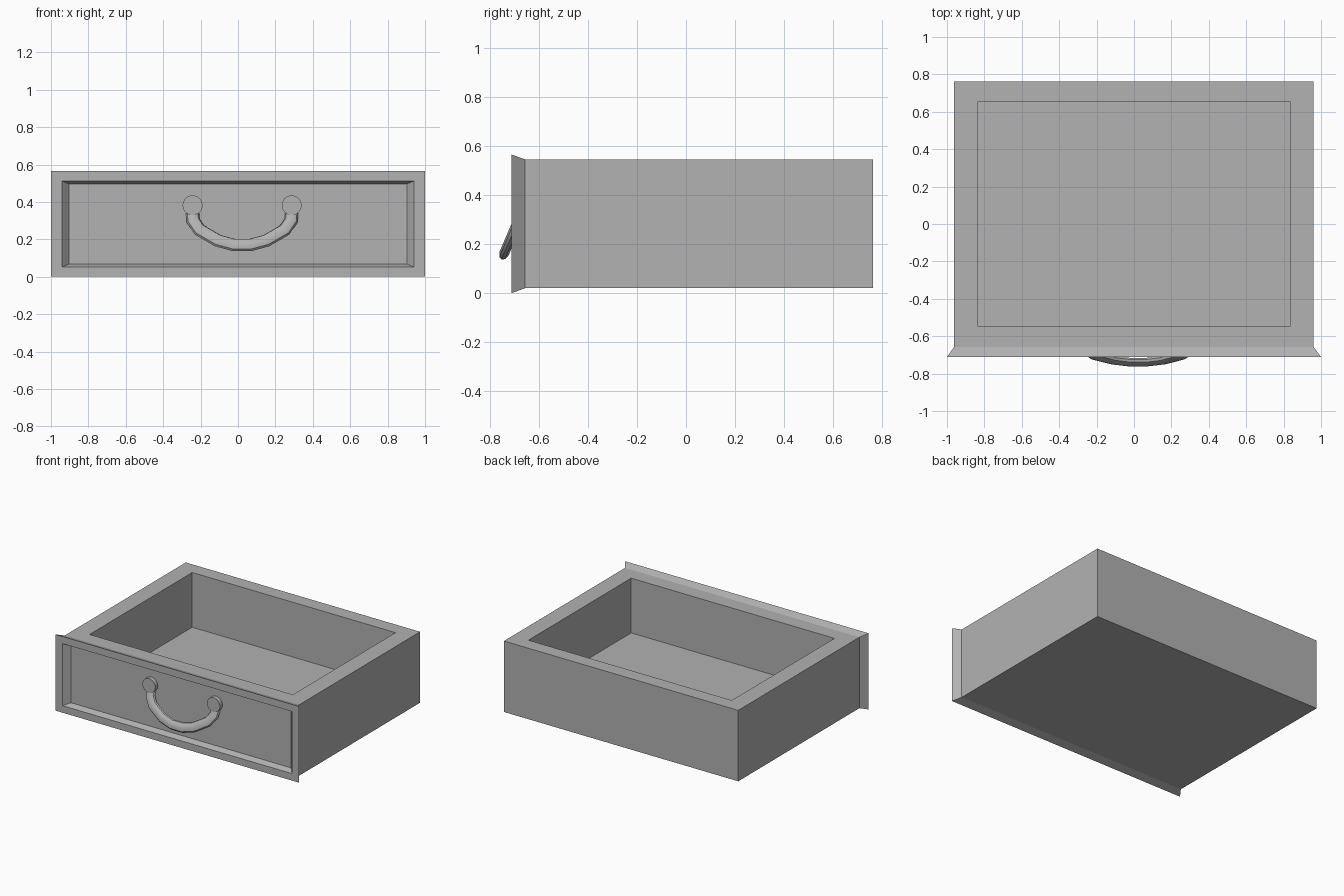
import bpy, bmesh, math
from mathutils import Vector

if "Cube" in bpy.data.objects:
    bpy.data.objects.remove(bpy.data.objects["Cube"])

# dark grey shared by all parts
grey = bpy.data.materials.new("dark_grey")
grey.diffuse_color = (0.446, 0.446, 0.446, 1)
grey.use_nodes = True
grey.node_tree.nodes["Principled BSDF"].inputs["Base Color"].default_value = grey.diffuse_color


def bridge(bm, a, b):
    n = len(a)
    for i in range(n):
        j = (i + 1) % n
        bm.faces.new((a[i], a[j], b[j], b[i]))


def finish(bm, name):
    bmesh.ops.recalc_face_normals(bm, faces=bm.faces)
    mesh = bpy.data.meshes.new(name)
    bm.to_mesh(mesh)
    bm.free()
    mesh.materials.append(grey)
    ob = bpy.data.objects.new(name, mesh)
    bpy.context.collection.objects.link(ob)
    return ob


# drawer body: recessed front, flared front frame, open box
bm = bmesh.new()


def rect_front(x0, x1, z0, z1, y):
    return [bm.verts.new((x, y, z)) for x, z in ((x0, z0), (x1, z0), (x1, z1), (x0, z1))]


def rect_flat(x0, x1, y0, y1, z):
    return [bm.verts.new((x, y, z)) for x, y in ((x0, y0), (x1, y0), (x1, y1), (x0, y1))]


panel = rect_front(-0.903, 0.903, 0.068, 0.496, -0.668)
lip = rect_front(-0.941, 0.941, 0.052, 0.512, -0.711)
frame = rect_front(-1, 1, 0, 0.565, -0.711)
neck = rect_front(-0.962, 0.96, 0.02, 0.546, -0.657)
back = rect_front(-0.962, 0.96, 0.02, 0.546, 0.762)
bm.faces.new(panel)
bm.faces.new(back)
for a, b in ((panel, lip), (lip, frame), (frame, neck)):
    bridge(bm, a, b)
for i in (0, 1, 3):  # bottom and sides, the top stays open
    j = (i + 1) % 4
    bm.faces.new((neck[i], neck[j], back[j], back[i]))

# cavity
rim = rect_flat(-0.835, 0.833, -0.547, 0.656, 0.546)
floor = rect_flat(-0.835, 0.833, -0.547, 0.656, 0.14)
bridge(bm, [neck[3], neck[2], back[2], back[3]], rim)
bridge(bm, rim, floor)
bm.faces.new(floor)
finish(bm, "drawer_body")

# handle: flattened tube swept along a drooping arc in a tilted plane
CX = 0.022
half = [(-0.265, 0.355), (-0.262, 0.3), (-0.228, 0.25), (-0.13, 0.193), (-0.045, 0.17)]
path = half + [(-x, z) for x, z in reversed(half)]
pts = [Vector((CX + x, -0.74 + 0.43 * (z - 0.167), z)) for x, z in path]
plane_n = Vector((0, -1, 0.43)).normalized()
SIDES = 10
bm = bmesh.new()
rings = []
for i, p in enumerate(pts):
    t = (pts[min(i + 1, len(pts) - 1)] - pts[max(i - 1, 0)]).normalized()
    side = t.cross(plane_n).normalized()
    angles = [2 * math.pi * k / SIDES for k in range(SIDES)]
    rings.append([bm.verts.new(p + side * 0.036 * math.cos(a) + plane_n * 0.021 * math.sin(a))
                  for a in angles])
for a, b in zip(rings, rings[1:]):
    bridge(bm, a, b)
bm.faces.new(rings[0])
bm.faces.new(rings[-1])
parts = [finish(bm, "handle_pull")]

# round mounts holding the handle ends
for name, s in (("handle_mount_left", -1), ("handle_mount_right", 1)):
    bpy.ops.mesh.primitive_cylinder_add(vertices=32, radius=0.053, depth=0.035,
                                        location=(CX + s * 0.265, -0.68, 0.382),
                                        rotation=(math.pi / 2, 0, 0))
    ob = bpy.context.object
    ob.name = name
    ob.data.materials.append(grey)
    parts.append(ob)

for ob in parts:
    bpy.ops.object.select_all(action='DESELECT')
    ob.select_set(True)
    bpy.context.view_layer.objects.active = ob
    bpy.ops.object.shade_smooth_by_angle(angle=math.radians(30))
